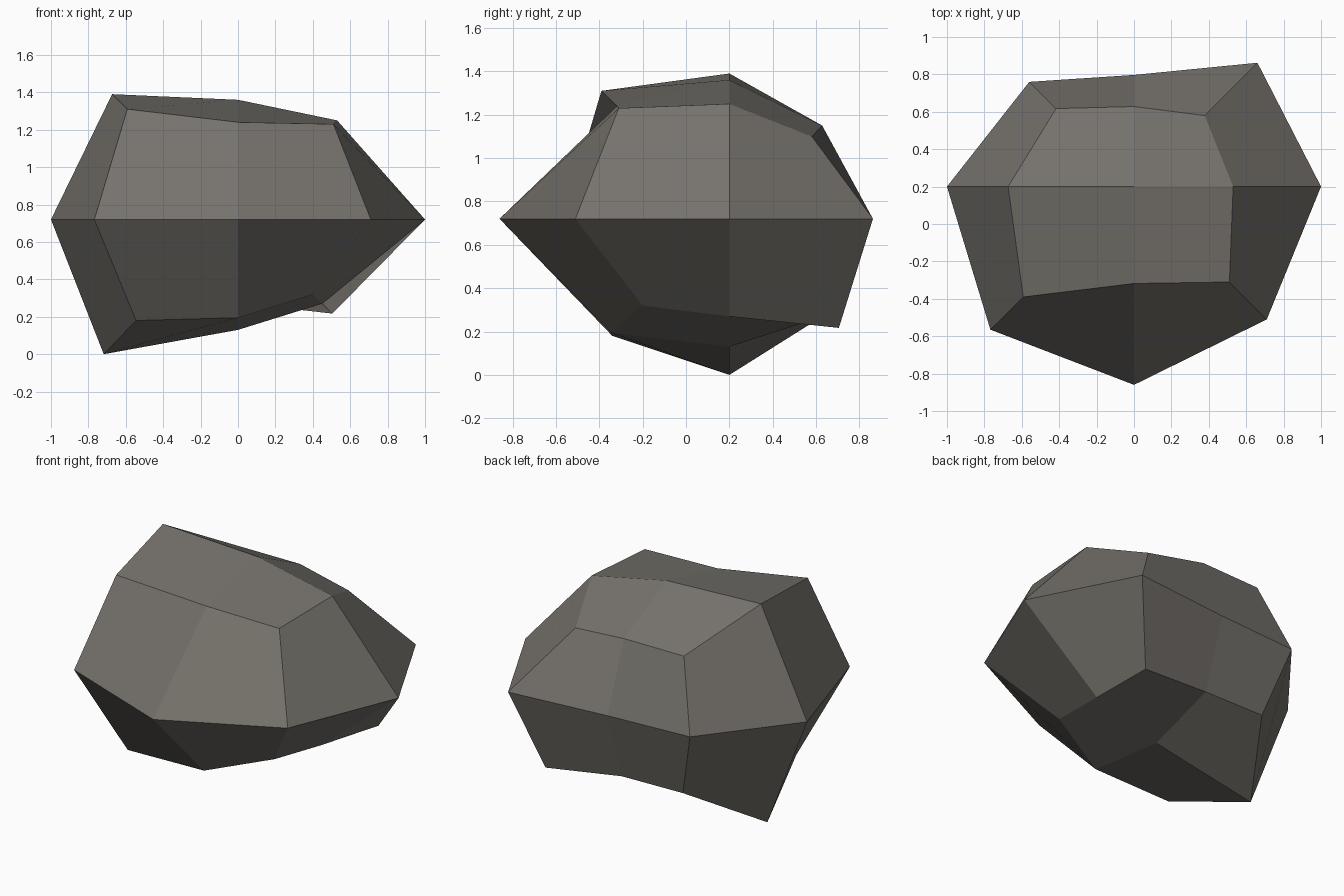
import bpy, bmesh
from math import prod

if "Cube" in bpy.data.objects:
    bpy.data.objects.remove(bpy.data.objects["Cube"])

CENTRE = (0.0, 0.2, 0.72)

# Rock corners, keyed by the side of the block (x, y, z signs) they sit on;
# any axis with sign 0 stays on the centre plane.
POINTS = {
    # face centres
    (-1, 0, 0): (-1.0,), (1, 0, 0): (1.0,), (0, -1, 0): (-0.86,),
    (0, 1, 0): (0.797,), (0, 0, -1): (0.13,), (0, 0, 1): (1.36,),
    # edge middles
    (-1, 0, 1): (-0.673, 1.39), (1, 0, 1): (0.53, 1.25),
    (-1, 0, -1): (-0.718, 0.0), (1, 0, -1): (0.45, 0.27),
    (-1, -1, 0): (-0.768, -0.565), (1, -1, 0): (0.71, -0.51),
    (-1, 1, 0): (-0.56, 0.76), (1, 1, 0): (0.66, 0.862),
    (0, -1, 1): (-0.318, 1.24), (0, 1, 1): (0.628, 1.15),
    (0, -1, -1): (-0.345, 0.195), (0, 1, -1): (0.65, 0.275),
    # corners
    (-1, -1, 1): (-0.592, -0.39, 1.31), (1, -1, 1): (0.51, -0.31, 1.23),
    (-1, 1, 1): (-0.417, 0.617, 1.145), (1, 1, 1): (0.378, 0.58, 1.1),
    (-1, -1, -1): (-0.545, -0.34, 0.18), (1, -1, -1): (0.4, -0.2, 0.32),
    (-1, 1, -1): (-0.43, 0.645, 0.28), (1, 1, -1): (0.504, 0.705, 0.217),
}


def side(v):
    return tuple(round(c) for c in v.co)


# Block split once in each direction
bm = bmesh.new()
bmesh.ops.create_cube(bm, size=2)
bmesh.ops.subdivide_edges(bm, edges=bm.edges[:], cuts=1, use_grid_fill=True)

# Fold all four quads of a side along parallel diagonals: a fold runs either
# through the block's corner (start there) or between two edge middles
for face in bm.faces[:]:
    ring = list(face.verts)
    corner = next(i for i, v in enumerate(ring) if 0 not in side(v))
    upright = all(side(v)[2] == side(ring[0])[2] for v in ring)
    through_corner = prod(side(ring[corner])) == (1 if upright else -1)
    start = corner if through_corner else (corner + 1) % 4
    bm.faces.remove(face)
    bm.faces.new(ring[start:] + ring[:start])

# Chip the block into a boulder
for v in bm.verts:
    key = side(v)
    values = iter(POINTS[key])
    v.co = [next(values) if k else c for k, c in zip(key, CENTRE)]
bm.normal_update()

mesh = bpy.data.meshes.new("boulder")
bm.to_mesh(mesh)
bm.free()

# Warm grey stone
stone = bpy.data.materials.new("warm_grey_stone")
stone.diffuse_color = (0.18, 0.168, 0.15, 1)
stone.use_nodes = True
stone.node_tree.nodes["Principled BSDF"].inputs["Base Color"].default_value = stone.diffuse_color
mesh.materials.append(stone)

boulder = bpy.data.objects.new("boulder", mesh)
bpy.context.collection.objects.link(boulder)
